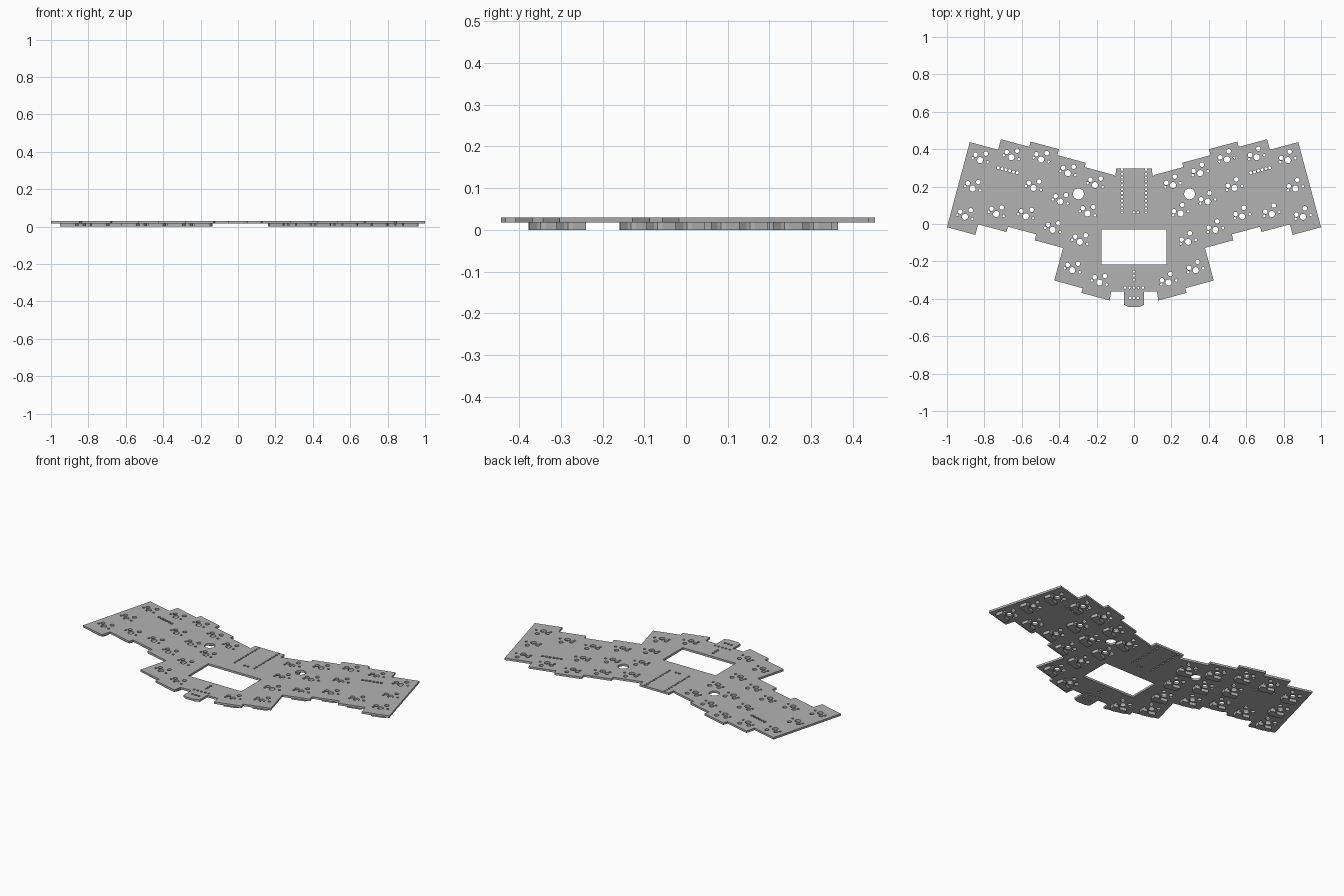
import bpy, bmesh
from math import sin, cos, pi, radians

cube = bpy.data.objects.get("Cube")
if cube:
    bpy.data.objects.remove(cube, do_unlink=True)

MM = 2 / 245            # one millimetre in model units
P = 0.157               # key pitch
H = P / 2
TILT = radians(15)

grey = bpy.data.materials.new("board_grey")
grey.use_nodes = True
grey.diffuse_color = (0.45, 0.45, 0.45, 1)
grey.node_tree.nodes["Principled BSDF"].inputs["Base Color"].default_value = (0.45, 0.45, 0.45, 1)


def turn(p, a):
    return (p[0] * cos(a) - p[1] * sin(a), p[0] * sin(a) + p[1] * cos(a))


def left_frame(u, v):
    return turn((u, v), -TILT)


def mirror(p):
    return (-p[0], p[1])


def circle(c, r, n=16):
    return [(c[0] + r * cos(2 * pi * i / n), c[1] + r * sin(2 * pi * i / n)) for i in range(n)]


def slab(name, loops, z0, z1):
    """Fill closed loops (inner loops become holes) and extrude between two heights."""
    curve = bpy.data.curves.new(name, "CURVE")
    curve.dimensions = "2D"
    curve.fill_mode = "BOTH"
    curve.extrude = (z1 - z0) / 2
    for loop in loops:
        s = curve.splines.new("POLY")
        s.points.add(len(loop) - 1)
        for pt, (x, y) in zip(s.points, loop):
            pt.co = (x, y, 0, 1)
        s.use_cyclic_u = True
    tmp = bpy.data.objects.new(name + "_curve", curve)
    bpy.context.collection.objects.link(tmp)
    deps = bpy.context.evaluated_depsgraph_get()
    mesh = bpy.data.meshes.new_from_object(tmp.evaluated_get(deps))
    bpy.data.objects.remove(tmp, do_unlink=True)
    bm = bmesh.new()
    bm.from_mesh(mesh)
    bmesh.ops.remove_doubles(bm, verts=bm.verts, dist=1e-5)
    bmesh.ops.translate(bm, verts=bm.verts, vec=(0, 0, (z0 + z1) / 2))
    bmesh.ops.recalc_face_normals(bm, faces=bm.faces)
    for f in bm.faces:
        f.smooth = False
    bm.to_mesh(mesh)
    bm.free()
    mesh.materials.clear()
    mesh.materials.append(grey)
    ob = bpy.data.objects.new(name, mesh)
    bpy.context.collection.objects.link(ob)
    return ob


# Key columns in the tilted frame of the right-hand (-x) wing
tops = [0.117, 0.175, 0.204, 0.171, 0.147]
us = [-0.883 + P * i for i in range(5)]
thumb = (us[4] + P, -0.350)

keys = []
for i, (u, v) in enumerate(zip(us, tops)):
    for row in range(4 if i == 4 else 3):
        if (i, row) != (1, 1):
            keys.append(left_frame(u, v - row * P))
keys.append(left_frame(*thumb))

# Stepped outline of one half, then mirrored
half = []
for u, v in zip(us, tops):
    half += [left_frame(u - H, v + H), left_frame(u + H, v + H)]
half += [(-0.1, 0.255), (-0.095, 0.297)]
lower = []
for i, (u, v) in enumerate(zip(us, tops)):
    v -= (3 if i == 4 else 2) * P + H
    lower += [left_frame(u - H, v), left_frame(u + H, v)]
u, v = thumb
lower += [left_frame(u - H, v - H), left_frame(u + H, v - H)]
lower += [(-0.123, -0.361), (-0.053, -0.361), (-0.053, -0.432), (-0.03, -0.443)]
left_side = lower[::-1] + half
outline = left_side + [mirror(p) for p in reversed(left_side)]

loops = [outline, [(-0.173, -0.217), (0.173, -0.217), (0.173, -0.03), (-0.173, -0.03)]]

# Switch holes: offset and radius in millimetres
switch = [((0, 0), 2), ((-5.08, 0), 0.85), ((5.08, 0), 0.85),
          ((-3.81, 2.54), 1.5), ((2.54, 5.08), 1.5)]
# Socket footprint in millimetres
socket = [(6.6, -0.9), (3, -0.9), (0.9, -3), (-4.1, -3),
          (-4.1, -6.9), (4.6, -6.9), (6, -6.2), (6.6, -4.85)]
sockets = []
for side in (-1, 1):
    a = side * TILT
    for key in keys:
        c = key if side < 0 else mirror(key)

        def place(p):
            q = turn((p[0] * MM, p[1] * MM), a)
            return (c[0] + q[0], c[1] + q[1])

        loops += [circle(place(o), r * MM) for o, r in switch]
        sockets.append([place(p) for p in socket])
    # Connector row and large mounting hole
    for i in range(6):
        p = left_frame(us[1] + (i - 2.5) * 0.021, 0.103)
        loops.append(circle(p if side < 0 else mirror(p), 0.0085, 8))
    loops.append(circle((side * 0.297, 0.161), 0.029, 32))
    # Controller pin rows
    loops += [circle((side * 0.064, 0.062 + i * 0.0207), 0.0062, 10) for i in range(12)]

# Small central pin holes
pins = [(0, 0.062), (0.021, 0.062)]
pins += [(0, -0.255 - 0.021 * i) for i in range(3)]
pins += [(0.024 * i, -0.34) for i in range(-2, 3)]
pins += [(0.021 * i, -0.395) for i in range(-1, 2)]
loops += [circle(p, 0.007, 10) for p in pins]

slab("circuit_board", loops, 0.017, 0.029)
slab("key_sockets", sockets, 0.0, 0.0172)
